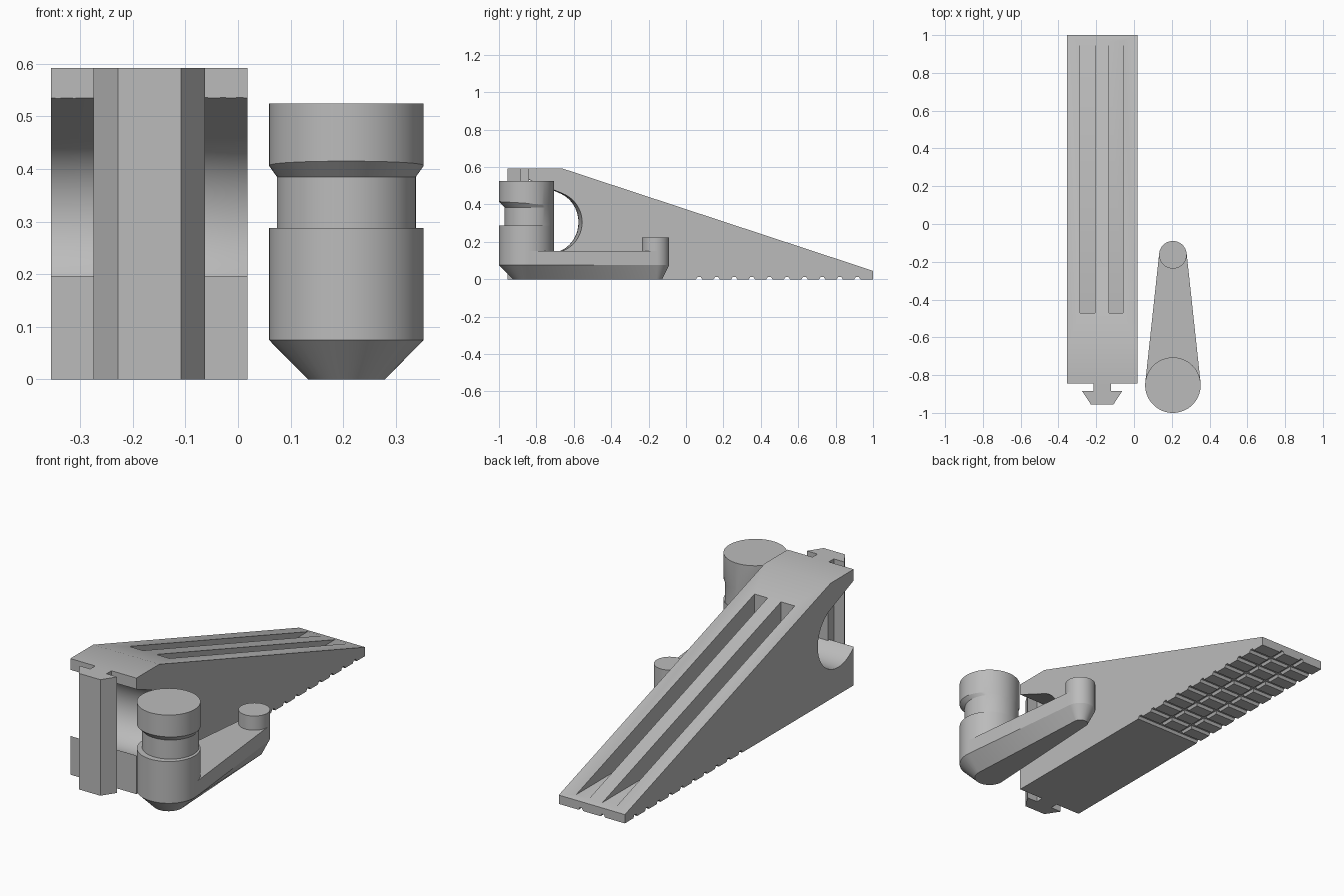
import bpy, bmesh, math
from mathutils import Vector

cube = bpy.data.objects.get("Cube")
if cube:
    bpy.data.objects.remove(cube, do_unlink=True)

grey = bpy.data.materials.new("plain grey")
grey.use_nodes = True
grey.diffuse_color = (0.5, 0.5, 0.5, 1)
grey.node_tree.nodes["Principled BSDF"].inputs["Base Color"].default_value = grey.diffuse_color

X0, X1 = -0.355, 0.018          # wedge sides
FRONT = -0.845                  # wedge front face
MID = (X0 + X1) / 2
SEG = 64


def finish(name, bm):
    bmesh.ops.recalc_face_normals(bm, faces=bm.faces)
    mesh = bpy.data.meshes.new(name)
    bm.to_mesh(mesh)
    bm.free()
    mesh.materials.append(grey)
    obj = bpy.data.objects.new(name, mesh)
    bpy.context.collection.objects.link(obj)
    return obj


def loft(name, rings):
    """Closed skin through rings that have equal point counts."""
    bm = bmesh.new()
    loops = [[bm.verts.new(p) for p in ring] for ring in rings]
    n = len(loops[0])
    for a, b in zip(loops, loops[1:]):
        for i in range(n):
            j = (i + 1) % n
            bm.faces.new((a[i], a[j], b[j], b[i]))
    bm.faces.new(loops[0])
    bm.faces.new(loops[-1])
    return finish(name, bm)


def side_prism(name, profile, x0, x1):
    return loft(name, [[(x, y, z) for y, z in profile] for x in (x0, x1)])


def circle(cx, cy, r, z):
    return [Vector((cx + r * math.cos(t), cy + r * math.sin(t), z))
            for t in (math.tau * i / SEG for i in range(SEG))]


def activate(obj):
    bpy.ops.object.select_all(action='DESELECT')
    obj.select_set(True)
    bpy.context.view_layer.objects.active = obj


def cut(target, cutter):
    mod = target.modifiers.new("cut", 'BOOLEAN')
    mod.operation = 'DIFFERENCE'
    mod.solver = 'EXACT'
    mod.object = cutter
    activate(target)
    bpy.ops.object.modifier_apply(modifier=mod.name)
    bpy.data.objects.remove(cutter, do_unlink=True)


def smooth(obj):
    activate(obj)
    bpy.ops.object.shade_smooth_by_angle(angle=math.radians(25))


# Wedge body
wedge = side_prism("wedge_body", [(FRONT, 0), (1, 0), (1, 0.045), (-0.66, 0.592),
                                  (FRONT, 0.592)], X0, X1)

# Long slots with a level floor under the slope
for x0, x1 in ((-0.285, -0.207), (-0.132, -0.058)):
    cut(wedge, side_prism("slot_cutter", [(-0.47, 0.055), (0.97, 0.055),
                                          (0.97, 0.7), (-0.47, 0.7)], x0, x1))

# Round side opening with a sloped roof, open to the front
R, CY, CZ = 0.165, -0.72, 0.305
arc = [math.radians(67.5 - 206.5 * i / 40) for i in range(41)]
profile = [(CY + R * math.cos(t), CZ + R * math.sin(t)) for t in arc]
profile += [(-1, profile[-1][1]), (-1, 0.599)]
rings = []
for i in range(-6, 7):
    u = i / 6
    squeeze = 0.93 + 0.07 * u * u
    x = MID + u * (X1 - MID + 0.002)
    rings.append([(x, FRONT + (y - FRONT) * squeeze, z) for y, z in profile])
cut(wedge, loft("opening_cutter", rings))

# Grip grooves underneath: crosswise, then lengthwise
W, D = 0.016, 0.013
section = [(-W, -0.02), (W, -0.02), (W, 0), (W / 2, D), (-W / 2, D), (-W, 0)]
for i in range(10):
    y = 0.07 + 0.094 * i
    cut(wedge, side_prism("groove_cutter", [(y + a, z) for a, z in section], X0 - 0.1, X1 + 0.1))
for x in (MID - 0.062, MID + 0.062):
    cut(wedge, loft("groove_cutter", [[(x + a * 0.8, y, z) for a, z in section]
                                      for y in (0.07, 1.1)]))
smooth(wedge)

# Dovetail rail on the front
half = [(0.046, FRONT + 0.005), (0.046, -0.885), (0.106, -0.885), (0.06, -0.955)]
outline = half + [(-x, y) for x, y in reversed(half)]
loft("dovetail_rail", [[(MID + x, y, z) for x, y in outline] for z in (0, 0.592)])

# Separate holder: tapered arm
HX, BY, BR, SY, SR = 0.206, -0.853, 0.147, -0.163, 0.073
bm = bmesh.new()
for z, br, sr in ((0, 0.073, 0.036), (0.075, BR, SR), (0.15, BR, SR)):
    for p in circle(HX, BY, br, z) + circle(HX, SY, sr, z):
        bm.verts.new(p)
hull = bmesh.ops.convex_hull(bm, input=bm.verts)
spare = {g for g in hull["geom_interior"] + hull["geom_unused"] if isinstance(g, bmesh.types.BMVert)}
bmesh.ops.delete(bm, geom=list(spare), context='VERTS')
smooth(finish("holder_arm", bm))

# Holder head: off-centre neck, flush at the back, with a flared underside to the cap
NR = 0.132
NY = BY + BR - NR
neck = circle(HX, NY, NR, 0.385)
flare = circle(HX, BY, BR, 0.385)
for a, b in zip(neck, flare):
    b.z += (b - a).length
head = loft("holder_head", [circle(HX, BY, BR, 0.1), circle(HX, BY, BR, 0.288),
                            circle(HX, NY, NR, 0.288), neck, flare,
                            circle(HX, BY, BR, 0.525)])
smooth(head)

# Small post at the arm's end
smooth(loft("holder_post", [circle(HX, SY, SR, 0.1), circle(HX, SY, SR, 0.222)]))
